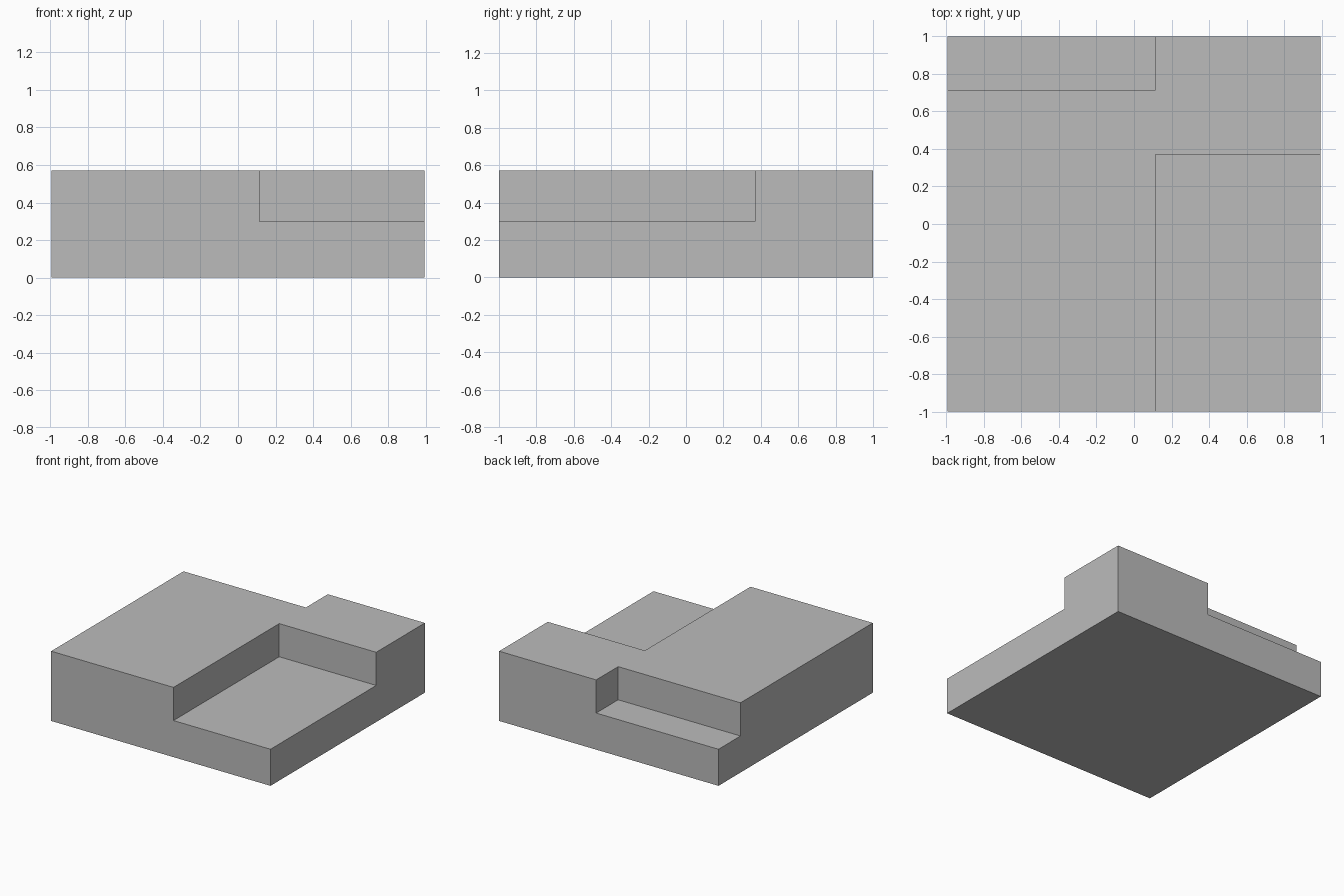
import bpy
import bmesh

cube = bpy.data.objects.get("Cube")
if cube:
    bpy.data.objects.remove(cube, do_unlink=True)

HALF_X, HALF_Y = 0.995, 1.0
FLOOR, TOP = 0.30, 0.572        # pocket floor and full height
SPLIT_X = 0.115                 # shared side wall of both pockets
FRONT_Y, BACK_Y = 0.37, 0.715   # end walls of the pockets

grey = bpy.data.materials.new("plain grey")
grey.use_nodes = True
grey.diffuse_color = (0.5, 0.5, 0.5, 1)
grey.node_tree.nodes["Principled BSDF"].inputs["Base Color"].default_value = grey.diffuse_color

# Solid block
bm = bmesh.new()
bmesh.ops.create_cube(bm, size=1)
for v in bm.verts:
    v.co.x *= 2 * HALF_X
    v.co.y *= 2 * HALF_Y
    v.co.z = TOP if v.co.z > 0 else 0
mesh = bpy.data.meshes.new("stepped_block")
bm.to_mesh(mesh)
bm.free()
mesh.materials.append(grey)
block = bpy.data.objects.new("stepped_block", mesh)
bpy.context.collection.objects.link(block)


def cut_pocket(name, x0, x1, y0, y1):
    """Cut a box-shaped pocket from the floor height up through the top."""
    bpy.ops.mesh.primitive_cube_add(size=1, location=((x0 + x1) / 2, (y0 + y1) / 2, (FLOOR + 1) / 2))
    cutter = bpy.context.object
    cutter.name = name
    cutter.scale = (x1 - x0, y1 - y0, 1 - FLOOR)
    cutter.data.materials.append(grey)
    mod = block.modifiers.new(name, "BOOLEAN")
    mod.operation = "DIFFERENCE"
    mod.solver = "EXACT"
    mod.object = cutter
    bpy.context.view_layer.objects.active = block
    bpy.ops.object.modifier_apply(modifier=name)
    bpy.data.objects.remove(cutter, do_unlink=True)


# Front left and back right pockets, both open to the outside
cut_pocket("front_pocket", SPLIT_X, 1.2, -1.2, FRONT_Y)
cut_pocket("back_pocket", -1.2, SPLIT_X, BACK_Y, 1.2)
